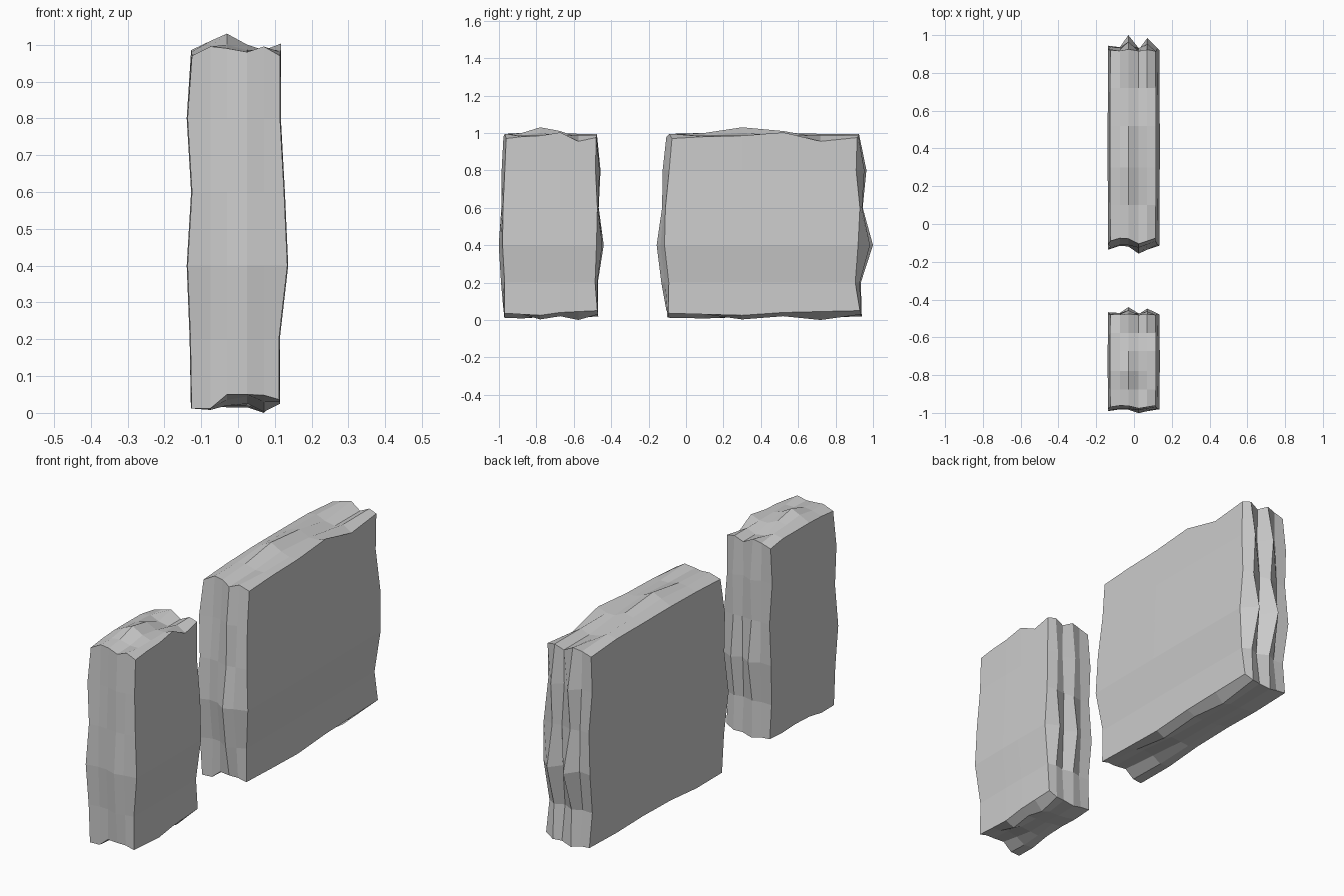
import bpy, bmesh

N = 5
COL = [-.125, -.075, -.03, .025, .07, .112]          # x of vertical columns
ROW = [-.08, .1, .3, .52, .72, .92]                  # y of rows (long slab)
LEV = [.03, .2, .4, .6, .8, .98]                     # z of courses
LEFT = [-.126, -.129, -.137, -.125, -.137, -.125]    # side faces by course
RIGHT = [.112, .111, .134, .125, .114, .114]
FRONT = [-.095, -.092, -.115, -.11, -.09, -.075]     # end faces by course
BACK = [.93, .905, .92, .93, .91, .915]
FRONT_BUMP = [.5, 0, .1, 1, .5, 0]                   # vertical ribs on the ends
BACK_BUMP = [.3, .2, 1, .05, .8, 0]
FRONT_AMT = [.01, .04, .042, .018, .035, .03]
BACK_AMT = [.01, .03, .08, .015, .055, .01]
# top and bottom heights: one line per row (front to back), columns left to right
TOP = [[.97, .995, .99, .98, .995, .97],
       [.98, .995, 1.0, .985, .985, .98],
       [.985, 1.01, 1.03, 1.0, .985, .985],
       [.985, 1.0, 1.01, .985, .985, 1.003],
       [.985, .995, .975, .965, .985, .955],
       [.97, .985, .995, .965, .985, .975]]
BOTTOM = [[.012, .012, .05, .05, .048, .036],
          [.012, .008, .035, .045, .03, .03],
          [.03, .015, .02, .025, .003, .025],
          [.035, .03, .02, .02, .02, .04],
          [.03, .02, .015, .015, .0, .045],
          [.035, .03, .018, .03, .03, .05]]


def stone_point(i, j, k):
    x, y, z = COL[i], ROW[j], LEV[k]
    mid = 1 - abs(j - 2.5) / 2.5
    if i == 0:
        x = LEFT[k] - .003 * mid
    elif i == N:
        x = RIGHT[k] + .003 * mid
    if j == 0:
        y = FRONT[k] - FRONT_BUMP[i] * FRONT_AMT[k]
    elif j == N:
        y = BACK[k] + BACK_BUMP[i] * BACK_AMT[k]
    if k == 0:
        z = BOTTOM[j][i]
    elif k == N:
        z = TOP[j][i]
    return x, y, z


def stone_slab(name, offset, scale):
    bm = bmesh.new()
    verts = {}

    def v(key):
        if key not in verts:
            x, y, z = stone_point(*key)
            verts[key] = bm.verts.new((x, offset + scale * y, z))
        return verts[key]

    # six gridded sides of the rough block
    for axis in range(3):
        for side in (0, N):
            for a in range(N):
                for b in range(N):
                    quad = []
                    for p, q in ((a, b), (a + 1, b), (a + 1, b + 1), (a, b + 1)):
                        key = [p, q]
                        key.insert(axis, side)
                        quad.append(v(tuple(key)))
                    bm.faces.new(quad)
    bmesh.ops.recalc_face_normals(bm, faces=bm.faces)
    mesh = bpy.data.meshes.new(name)
    bm.to_mesh(mesh)
    bm.free()
    obj = bpy.data.objects.new(name, mesh)
    bpy.context.collection.objects.link(obj)
    return obj


# long slab behind, short slab in front
stone_slab("long_stone_slab", 0, 1)
stone_slab("short_stone_slab", -.925, .485)
